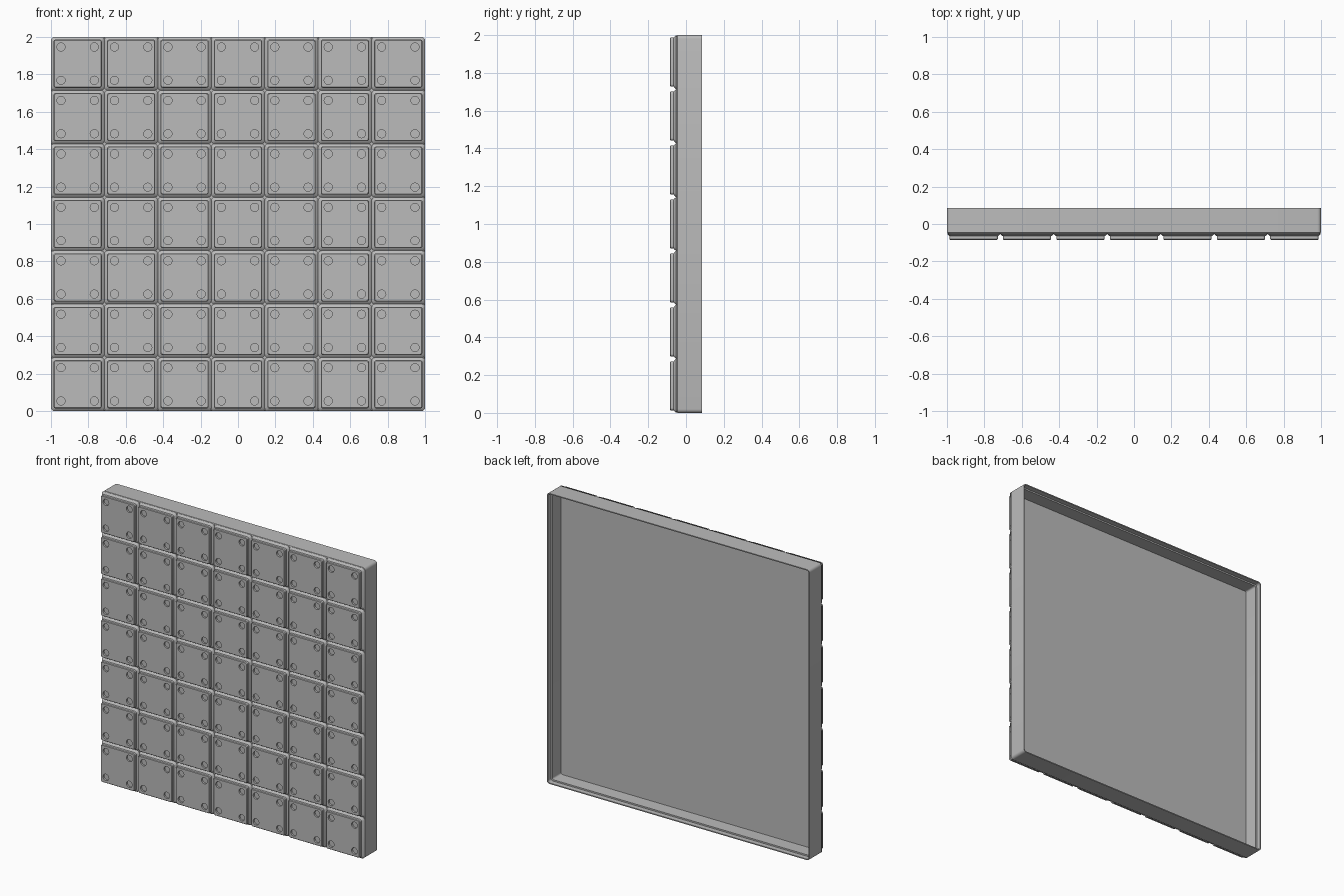
import bpy
import bmesh
from math import cos, sin, pi, tau

if "Cube" in bpy.data.objects:
    bpy.data.objects.remove(bpy.data.objects["Cube"], do_unlink=True)

COUNT = 7
PITCH = 2 / COUNT
FRONT = -0.085
PLATE = -0.05
BACK = 0.085

grey = bpy.data.materials.new("plain grey")
grey.use_nodes = True
grey.diffuse_color = (0.5, 0.5, 0.5, 1)
grey.node_tree.nodes["Principled BSDF"].inputs["Base Color"].default_value = (0.5, 0.5, 0.5, 1)


def rounded_square(bm, half, radius, y, steps=4):
    """Ring of vertices: a square with rounded corners, upright in the xz plane."""
    ring = []
    for corner, (sx, sz) in enumerate([(1, 1), (-1, 1), (-1, -1), (1, -1)]):
        for i in range(steps + 1):
            a = (corner + i / steps) * pi / 2
            c = half - radius
            ring.append(bm.verts.new((sx * c + radius * cos(a), y, sz * c + radius * sin(a))))
    return ring


def circle(bm, cx, cz, radius, y, sides=16):
    return [bm.verts.new((cx + radius * cos(tau * i / sides), y, cz + radius * sin(tau * i / sides)))
            for i in range(sides)]


def bridge(bm, a, b):
    for i in range(len(a)):
        j = (i + 1) % len(a)
        bm.faces.new((a[i], a[j], b[j], b[i]))


def loft(bm, profile):
    rings = [rounded_square(bm, *p) for p in profile]
    for a, b in zip(rings, rings[1:]):
        bridge(bm, a, b)
    return rings


def finish(bm, name, location):
    bmesh.ops.recalc_face_normals(bm, faces=bm.faces)
    mesh = bpy.data.meshes.new(name)
    bm.to_mesh(mesh)
    bm.free()
    mesh.materials.append(grey)
    obj = bpy.data.objects.new(name, mesh)
    obj.location = location
    bpy.context.collection.objects.link(obj)
    bpy.ops.object.select_all(action='DESELECT')
    obj.select_set(True)
    bpy.context.view_layer.objects.active = obj
    bpy.ops.object.shade_smooth_by_angle(angle=pi / 6)
    return obj


# Hollow tray, open at the back, with a stepped inner wall
bm = bmesh.new()
rings = loft(bm, [
    (0.995, 0.02, PLATE),
    (1.0, 0.02, PLATE + 0.005),
    (1.0, 0.02, BACK),
    (0.993, 0.015, BACK),
    (0.993, 0.015, BACK - 0.035),
    (0.983, 0.012, BACK - 0.035),
    (0.983, 0.012, PLATE + 0.006),
])
bm.faces.new(rings[0])
bm.faces.new(rings[-1])
finish(bm, "tray", (0, 0, 1))

# One front tile: chamfered base, raised panel, four round recesses
bm = bmesh.new()
rings = loft(bm, [
    (0.1428, 0.018, PLATE),
    (0.1428, 0.018, PLATE - 0.003),
    (0.133, 0.014, PLATE - 0.013),
    (0.129, 0.012, PLATE - 0.015),
    (0.129, 0.012, FRONT + 0.004),
    (0.125, 0.010, FRONT),
])
borders = [rings[-1]]
for cx in (-0.089, 0.089):
    for cz in (-0.089, 0.089):
        rim = circle(bm, cx, cz, 0.022, FRONT)
        floor = circle(bm, cx, cz, 0.022, FRONT + 0.012)
        bridge(bm, rim, floor)
        bm.faces.new(floor)
        borders.append(rim)
edges = [bm.edges.get((r[i - 1], r[i])) for r in borders for i in range(len(r))]
bmesh.ops.triangle_fill(bm, edges=edges, use_beauty=True, use_dissolve=False)
start = -1 + PITCH / 2
tiles = finish(bm, "front_tiles", (start, 0, PITCH / 2))

# Repeat the tile across and up the tray
for axis in (0, 2):
    array = tiles.modifiers.new("rows" if axis else "columns", 'ARRAY')
    array.count = COUNT
    array.use_relative_offset = False
    array.use_constant_offset = True
    offset = [0, 0, 0]
    offset[axis] = PITCH
    array.constant_offset_displace = offset
